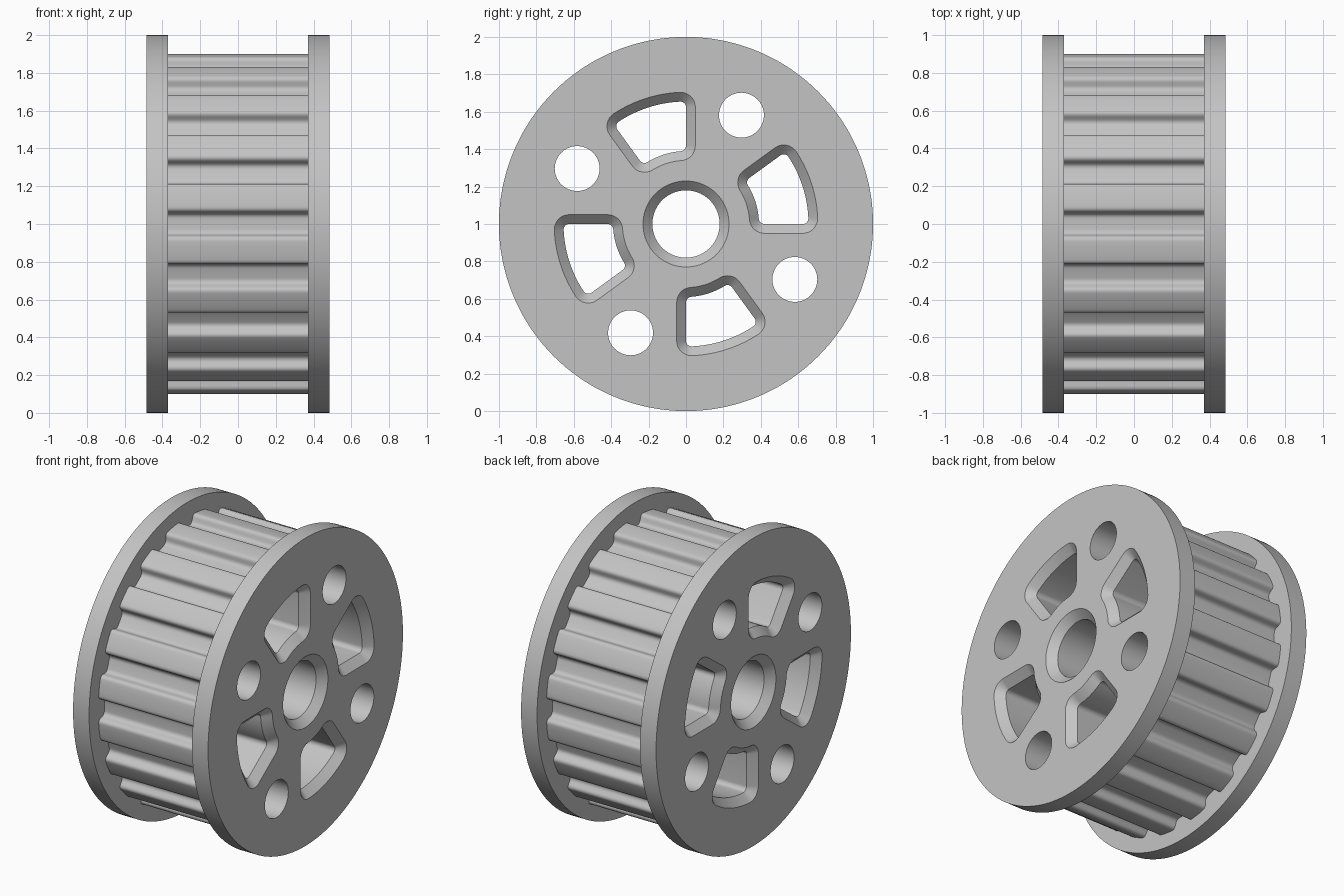
import bpy, bmesh
from math import sin, cos, pi, radians, asin
from mathutils import Vector

cube = bpy.data.objects.get("Cube")
if cube:
    bpy.data.objects.remove(cube)

HALF, INNER = 0.485, 0.37        # outer face and inner face of the flanges
TEETH, TIP, ROOT = 20, 0.906, 0.845
CHAMFER = 0.05
PITCH = 2 * pi / TEETH


def polar(r, a):
    return Vector((r * cos(a), r * sin(a)))


def circle(r, n, centre=Vector((0, 0))):
    return [centre + polar(r, 2 * pi * i / n) for i in range(n)]


def loft(bm, sections):
    """Skin a list of (x, outline in y-z) sections and cap both ends."""
    rings = [[bm.verts.new((x, p.x, p.y + 1)) for p in pts] for x, pts in sections]
    for a, b in zip(rings, rings[1:]):
        for i in range(len(a)):
            j = (i + 1) % len(a)
            bm.faces.new((a[i], a[j], b[j], b[i]))
    bm.faces.new(rings[0][::-1])
    bm.faces.new(rings[-1])


def make_object(name, bm):
    bmesh.ops.recalc_face_normals(bm, faces=bm.faces[:])
    mesh = bpy.data.meshes.new(name)
    bm.to_mesh(mesh)
    bm.free()
    obj = bpy.data.objects.new(name, mesh)
    bpy.context.collection.objects.link(obj)
    return obj


def rounded(corner, before, after, size=0.024, steps=5):
    """Soft curve that replaces a sharp corner."""
    a = corner + (before - corner).normalized() * size
    b = corner + (after - corner).normalized() * size
    ts = [i / steps for i in range(steps + 1)]
    return [a * (1 - t) ** 2 + corner * 2 * t * (1 - t) + b * t * t for t in ts]


def tooth_outline():
    """Grooves with sloping walls and soft corners around the drum."""
    top, floor = asin(0.069 / TIP), asin(0.051 / ROOT)
    pts = []
    for k in range(TEETH):
        c = k * PITCH
        g = [polar(TIP, c - top - 0.05), polar(TIP, c - top), polar(ROOT, c - floor),
             polar(ROOT, c + floor), polar(TIP, c + top), polar(TIP, c + top + 0.05)]
        for i in range(1, 5):
            pts += rounded(g[i], g[i - 1], g[i + 1])
        pts += [polar(TIP, c + PITCH * f) for f in (0.42, 0.5, 0.58)]
    return pts


def pocket_outline(turn, grow, q=0.03, span=radians(36)):
    """Sector-shaped window with round corners, widened by grow."""
    r0, r1 = 0.39 + q, 0.655 - q
    a0, a1 = asin(q / r0), asin(q / r1)
    n_low, n_high = -pi / 2, span + pi / 2     # directions of the straight sides
    items = []                                 # (core point, normal angle)

    def sweep(r, a, start, end):
        items.extend((polar(r, a), start + (end - start) * i / 8) for i in range(9))

    def arc(r, start, end, flip):
        for i in range(1, 16):
            a = start + (end - start) * i / 16
            items.append((polar(r, a), a + flip))

    sweep(r1, a1, n_low, a1)
    arc(r1, a1, span - a1, 0)
    sweep(r1, span - a1, span - a1, n_high)
    sweep(r0, span - a0, n_high, span - a0 + pi)
    arc(r0, span - a0, a0, pi)
    sweep(r0, a0, a0 + pi, n_low + 2 * pi)
    pts = []
    for p, n in items:
        v = p + polar(q + grow, n)
        pts.append(Vector((v.x * cos(turn) - v.y * sin(turn),
                           v.x * sin(turn) + v.y * cos(turn))))
    return pts


def chamfered_cut(bm, outline):
    """Through cut that widens at both faces; outline(grow) gives its shape."""
    past = 0.01
    wide, narrow = outline(CHAMFER + past), outline(0)
    loft(bm, [(-HALF - past, wide), (-HALF + CHAMFER, narrow),
              (HALF - CHAMFER, narrow), (HALF + past, wide)])


# Pulley: toothed drum between two flanges
teeth = tooth_outline()
rim = circle(1.0, len(teeth))
shift = round(len(teeth) / TEETH * 0.3)        # line the rim up with the teeth
rim = rim[-shift:] + rim[:-shift]
bm = bmesh.new()
loft(bm, [(-HALF, rim), (-INNER, rim), (-INNER, teeth),
          (INNER, teeth), (INNER, rim), (HALF, rim)])
pulley = make_object("toothed_pulley", bm)

# Cutter: bore, four windows and four round holes
bm = bmesh.new()
chamfered_cut(bm, lambda grow: circle(0.18 + grow, 96))
for k in range(4):
    turn = k * pi / 2
    chamfered_cut(bm, lambda grow: pocket_outline(turn, grow))
    hole = circle(0.12, 64, polar(0.653, turn + radians(63)))
    loft(bm, [(-HALF - 0.1, hole), (HALF + 0.1, hole)])
cutter = make_object("hole_cutter", bm)
cutter.hide_render = True

bpy.ops.object.select_all(action="DESELECT")
bpy.context.view_layer.objects.active = pulley
pulley.select_set(True)
cut = pulley.modifiers.new("holes", "BOOLEAN")
cut.operation, cut.solver, cut.object = "DIFFERENCE", "EXACT", cutter
bpy.ops.object.modifier_apply(modifier=cut.name)
bpy.data.objects.remove(cutter)

# Plain grey finish
grey = bpy.data.materials.new("light grey")
grey.use_nodes = True
colour = (0.55, 0.55, 0.55, 1)
grey.diffuse_color = colour
grey.node_tree.nodes["Principled BSDF"].inputs["Base Color"].default_value = colour
pulley.data.materials.clear()
pulley.data.materials.append(grey)
bpy.ops.object.shade_smooth_by_angle(angle=radians(30))
